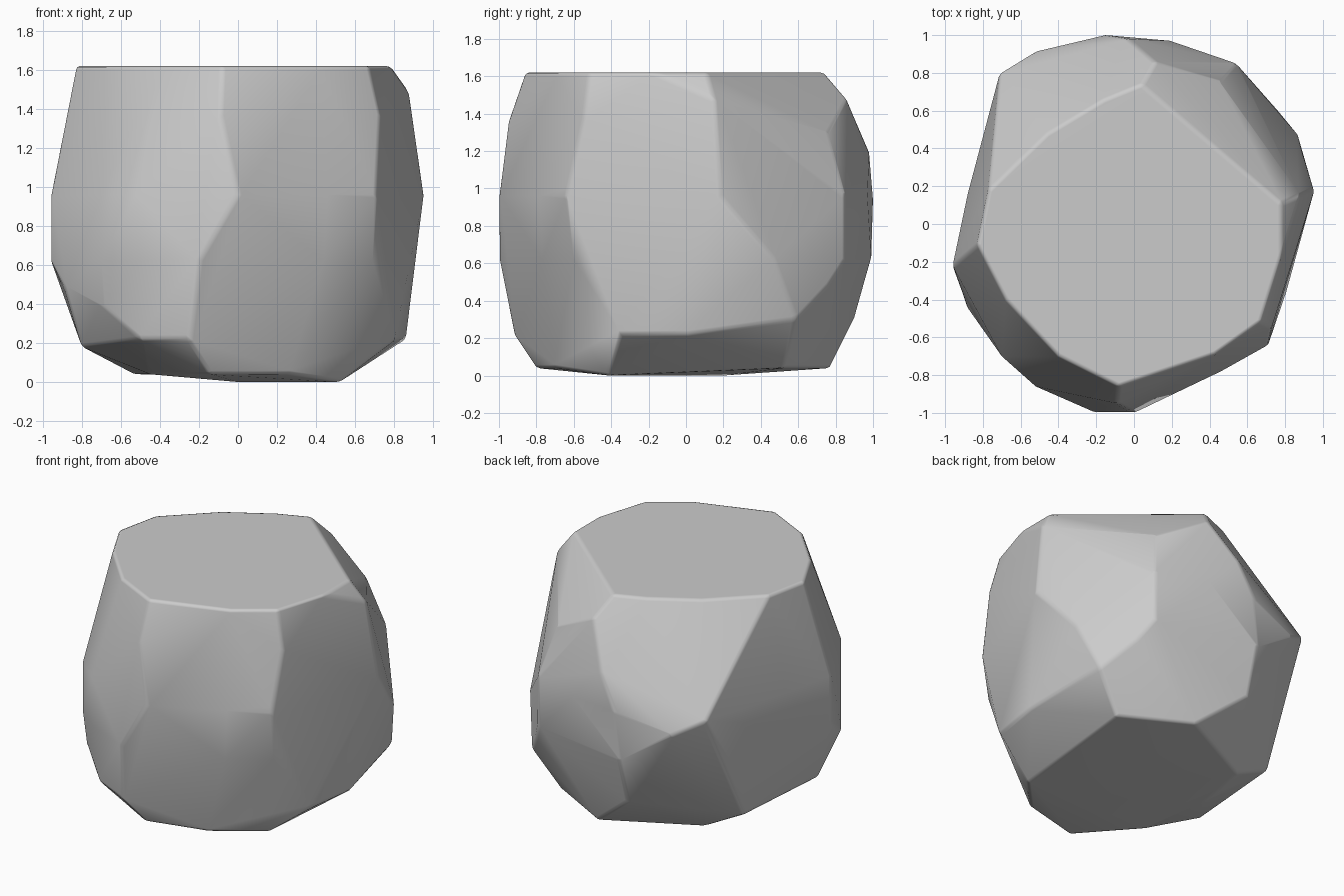
import bpy, bmesh, math

if "Cube" in bpy.data.objects:
    bpy.data.objects.remove(bpy.data.objects["Cube"])

# Cross-section rings of the boulder: (height, outline)
rings = [
    # flat top
    (1.62, [(-.77, .18), (-.46, .48), (-.16, .66), (.04, .74), (.78, .11), (.78, -.17),
            (.67, -.52), (.43, -.69), (-.08, -.86), (-.4, -.7), (-.68, -.4), (-.83, -.11)]),
    # shoulder
    (1.48, [(.88, .15), (.11, .86)]),
    (1.36, [(.73, -.55), (-.09, -.95)]),
    (1.30, [(.45, .76)]),
    (1.20, [(-.03, .98)]),
    # widest band
    (.96, [(.955, .18), (.54, .85), (.19, .97), (-.15, 1), (-.71, .8), (-.88, .16), (-.96, -.22),
           (-.7, -.7), (-.52, -.86), (0, -1), (.46, -.78), (.71, -.64)]),
    (.86, [(-.53, .91)]),
    (.62, [(.69, -.6), (.87, .47), (.54, .85), (-.18, .99), (-.88, .07), (-.96, -.22),
           (-.7, -.7), (-.5, -.86), (-.2, -1), (.44, -.77)]),
    # lower chamfers
    (.48, [(-.76, .5), (.62, .76), (-.89, -.43)]),
    (.38, [(-.81, -.45), (-.68, -.68)]),
    (.30, [(.77, .59), (-.18, .9)]),
    (.22, [(.81, -.35), (.86, 0), (-.5, -.8), (-.25, -.92)]),
    (.18, [(-.74, .42), (-.8, -.3)]),
    # underside
    (.04, [(.26, -.7), (-.14, -.8), (-.45, -.45), (-.53, .1), (-.46, .46), (.14, .77), (.58, .53)]),
    (.0, [(.52, -.42), (0, -.4), (.1, .2)]),
]

# Wrap the rings in a convex skin and merge nearly flat triangles into facets
bm = bmesh.new()
for z, outline in rings:
    for x, y in outline:
        bm.verts.new((x, y, z))
bmesh.ops.convex_hull(bm, input=bm.verts[:])
bmesh.ops.delete(bm, geom=[v for v in bm.verts if not v.link_faces], context='VERTS')
bmesh.ops.dissolve_limit(bm, angle_limit=math.radians(3), verts=bm.verts[:], edges=bm.edges[:])
bmesh.ops.recalc_face_normals(bm, faces=bm.faces[:])

mesh = bpy.data.meshes.new("boulder")
bm.to_mesh(mesh)
bm.free()
boulder = bpy.data.objects.new("boulder", mesh)
bpy.context.collection.objects.link(boulder)

# Worn edges
bevel = boulder.modifiers.new("worn_edges", 'BEVEL')
bevel.width = .02
bevel.segments = 2
bevel.limit_method = 'ANGLE'
bevel.angle_limit = math.radians(22)

bpy.context.view_layer.objects.active = boulder
boulder.select_set(True)
bpy.ops.object.modifier_apply(modifier=bevel.name)
bpy.ops.object.shade_smooth_by_angle(angle=math.radians(40))

# Keep the large facets flat in shading
flat = boulder.modifiers.new("flat_facets", 'WEIGHTED_NORMAL')
flat.keep_sharp = True
